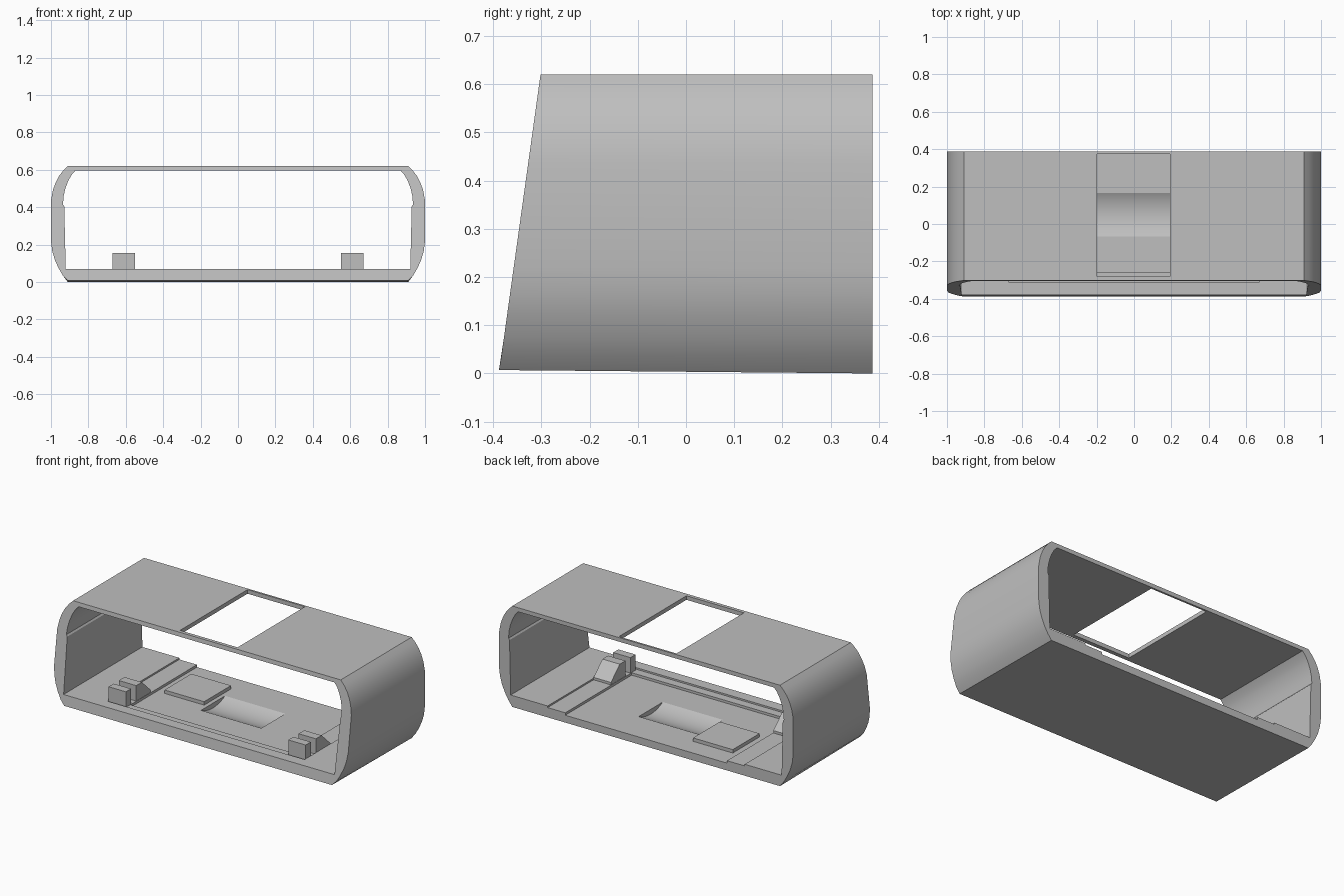
import bpy, bmesh, math

cube = bpy.data.objects.get("Cube")
if cube:
    bpy.data.objects.remove(cube, do_unlink=True)

grey = bpy.data.materials.new("plain_grey")
grey.use_nodes = True
grey.diffuse_color = (0.52, 0.52, 0.52, 1)
grey.node_tree.nodes["Principled BSDF"].inputs["Base Color"].default_value = (0.52, 0.52, 0.52, 1)

BACK = 0.387


def make_object(name, bm):
    bmesh.ops.recalc_face_normals(bm, faces=bm.faces)
    mesh = bpy.data.meshes.new(name)
    bm.to_mesh(mesh)
    bm.free()
    mesh.materials.append(grey)
    obj = bpy.data.objects.new(name, mesh)
    bpy.context.collection.objects.link(obj)
    return obj


def prism(name, front, back):
    """Join two matching rings of 3D points into a closed solid."""
    bm = bmesh.new()
    a = [bm.verts.new(p) for p in front]
    b = [bm.verts.new(p) for p in back]
    bm.faces.new(a)
    bm.faces.new(b[::-1])
    for i in range(len(a)):
        j = (i + 1) % len(a)
        bm.faces.new((a[i], b[i], b[j], a[j]))
    return make_object(name, bm)


def box(name, x0, x1, y0, y1, z0, z1):
    ring = [(x0, z0), (x1, z0), (x1, z1), (x0, z1)]
    return prism(name, [(x, y0, z) for x, z in ring], [(x, y1, z) for x, z in ring])


def mirrored(half):
    return half + [(-x, z) for x, z in reversed(half)]


def cut(target, cutter):
    mod = target.modifiers.new("cut", "BOOLEAN")
    mod.operation = "DIFFERENCE"
    mod.solver = "EXACT"
    mod.object = cutter
    bpy.context.view_layer.objects.active = target
    bpy.ops.object.modifier_apply(modifier=mod.name)
    bpy.data.objects.remove(cutter, do_unlink=True)


# Outer sleeve with a raked front and a slightly tilted underside
outer = mirrored([(0.91, 0.62), (0.935, 0.595), (0.958, 0.565), (0.976, 0.53),
                  (0.99, 0.49), (1, 0.435), (1, 0.22), (0.993, 0.165),
                  (0.98, 0.12), (0.96, 0.075), (0.937, 0.035), (0.91, 0)])
shell = prism("sleeve_shell",
              [(x, -0.388 + 0.139 * z, max(z, 0.007)) for x, z in outer],
              [(x, BACK, z) for x, z in outer])

# Through opening
inner = mirrored([(0.87, 0.595), (0.89, 0.572), (0.908, 0.54), (0.923, 0.5),
                  (0.932, 0.46), (0.936, 0.415), (0.929, 0.405), (0.921, 0.07)])
cut(shell, prism("opening_cutter", [(x, -0.6, z) for x, z in inner],
                 [(x, 0.6, z) for x, z in inner]))

# Two-step floor recess, open at the back, and the window in the roof
cut(shell, box("shelf_cutter", -0.67, 0.67, -0.31, 0.5, 0.06, 0.2))
cut(shell, box("recess_cutter", -0.55, 0.55, -0.258, 0.5, 0.045, 0.21))
cut(shell, box("window_cutter", -0.198, 0.193, -0.28, 0.375, 0.5, 0.7))

# Curved finger dip in the floor
radius, steps = 0.243, 96
circle = [(0.05 + radius * math.cos(math.tau * i / steps),
           0.258 + radius * math.sin(math.tau * i / steps)) for i in range(steps)]
cut(shell, prism("dip_cutter", [(-0.205, y, z) for y, z in circle],
                 [(0.205, y, z) for y, z in circle]))

bpy.ops.object.select_all(action="DESELECT")
shell.select_set(True)
bpy.context.view_layer.objects.active = shell
bpy.ops.object.shade_smooth_by_angle(angle=math.radians(20))

# Raised pad on the recess floor
box("raised_pad", -0.5, -0.23, 0.0, 0.26, 0.044, 0.066)

# Catch blocks and ramped wedges on both sides
wedge = [(-0.2, 0.058), (-0.06, 0.058), (-0.06, 0.075), (-0.145, 0.155), (-0.2, 0.155)]
for side, x0 in (("left", 0.552), ("right", -0.67)):
    x1 = x0 + 0.118
    box(side + "_catch_block", x0, x1, -0.3, -0.25, 0.058, 0.155)
    prism(side + "_catch_wedge", [(x0, y, z) for y, z in wedge],
          [(x1, y, z) for y, z in wedge])
